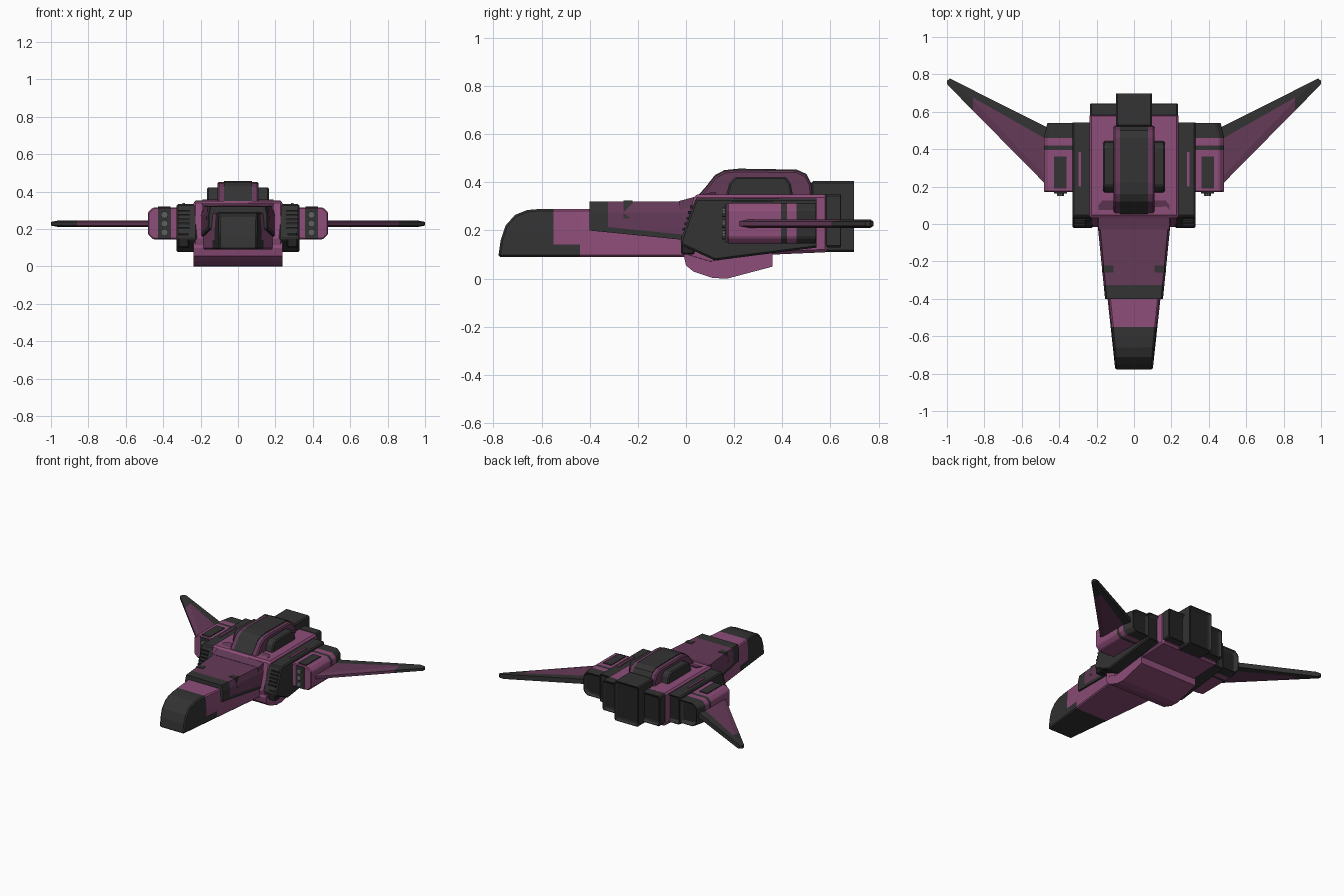
import bpy, bmesh
from mathutils import Vector

cube = bpy.data.objects.get("Cube")
if cube:
    bpy.data.objects.remove(cube)


def material(name, r, g, b):
    m = bpy.data.materials.new(name)
    m.use_nodes = True
    m.diffuse_color = (r, g, b, 1)
    bsdf = next(n for n in m.node_tree.nodes if n.type == 'BSDF_PRINCIPLED')
    bsdf.inputs["Base Color"].default_value = (r, g, b, 1)
    return m


MATS = [material("plum", 0.27, 0.075, 0.19), material("dark plum", 0.13, 0.043, 0.098),
        material("charcoal", 0.033, 0.033, 0.033), material("soot", 0.017, 0.017, 0.017),
        material("gun grey", 0.12, 0.12, 0.12)]
PLUM, DARK, COAL, SOOT, GREY = range(5)


def prism(name, axis, pts, lo, hi, mat=COAL, cuts=(), warp=None, bevel=0, side=1, inset=0):
    """Extrude a profile along an axis, slice it, colour it by rule, then warp it."""
    bm = bmesh.new()

    def place(p, d):
        return {'x': (d, p[0], p[1]), 'y': (p[0], d, p[1]), 'z': (p[0], p[1], d)}[axis]
    a = [bm.verts.new(place(p, lo)) for p in pts]
    b = [bm.verts.new(place(p, hi)) for p in pts]
    bm.faces.new(a)
    bm.faces.new(b)
    for i in range(len(pts)):
        j = (i + 1) % len(pts)
        bm.faces.new((a[i], a[j], b[j], b[i]))
    for co, no in cuts:
        bmesh.ops.bisect_plane(bm, geom=bm.verts[:] + bm.edges[:] + bm.faces[:],
                               plane_co=co, plane_no=no)
    for f in bm.faces:
        f.material_index = mat(f.calc_center_median()) if callable(mat) else mat
    for v in bm.verts:
        if warp:
            v.co = warp(v.co)
        v.co.x *= side
    bmesh.ops.recalc_face_normals(bm, faces=bm.faces[:])
    if inset:  # recessed exhaust on the rear face
        rear = [f for f in bm.faces if f.normal.y > 0.9]
        bmesh.ops.inset_individual(bm, faces=rear, thickness=inset, depth=-0.025)
        for f in rear:
            f.material_index = SOOT
    me = bpy.data.meshes.new(name)
    bm.to_mesh(me)
    bm.free()
    for m in MATS:
        me.materials.append(m)
    ob = bpy.data.objects.new(name, me)
    bpy.context.collection.objects.link(ob)
    if bevel:
        mod = ob.modifiers.new("edge", 'BEVEL')
        mod.width, mod.segments = bevel, 1
    return ob


def box(name, x0, x1, y0, y1, z0, z1, mat=COAL, **kw):
    return prism(name, 'y', [(x0, z0), (x1, z0), (x1, z1), (x0, z1)], y0, y1, mat, **kw)


def ycuts(*ys):
    return [((0, y, 0), (0, 1, 0)) for y in ys]


# Long tapered nose, painted dark at the tip and further back along the keel
def nose_paint(c):
    return COAL if c.y < -0.55 or (c.y < -0.44 and c.z < 0.142) else PLUM


def nose_taper(c):
    w = (0.185 + 0.109 * c.y) * (1 - 0.6 * max(0, c.z - 0.2))
    return Vector((c.x * w, c.y, c.z))


prism("nose", 'x', [(-0.78, 0.09), (-0.77, 0.16), (-0.75, 0.22), (-0.71, 0.265), (-0.66, 0.285),
                    (-0.6, 0.29), (0.05, 0.29), (0.05, 0.09)], -1, 1, nose_paint,
      ycuts(-0.55, -0.44) + [((0, 0, 0.142), (0, 0, 1)), ((0, 0, 0.2), (0, 0, 1))],
      nose_taper, bevel=0.008)


# Raised shell over the rear of the nose
def shell_paint(c):
    edge = c.z < 0.18 - 0.1 * (c.y + 0.2) + 0.022
    return COAL if c.y < -0.325 or edge else DARK


def shell_taper(c):
    w = (0.195 + 0.1 * c.y) * (1 - 1.4 * max(0, c.z - 0.275))
    return Vector((c.x * w, c.y, c.z))


prism("nose_shell", 'x', [(-0.4, 0.2), (-0.4, 0.32), (0.06, 0.32), (0.06, 0.154)], -1, 1,
      shell_paint, ycuts(-0.325) + [((0, -0.2, 0.202), (0, 0.1, 1)), ((0, 0, 0.275), (0, 0, 1))],
      shell_taper)
prism("shell_rear_plate", 'z', [(-0.19, -0.03), (0.19, -0.03), (0.19, 0.1), (0.17, 0.125),
                                (-0.17, 0.125), (-0.19, 0.1)], 0.2, 0.357, DARK,
      warp=lambda c: Vector((c.x, c.y, c.z - (0.035 if c.y < 0 and c.z > 0.3 else 0))))

# Central hull, chamfered along the top, with the belly below
prism("hull", 'x', [(-0.015, 0.15), (0.035, 0.35), (0.59, 0.35), (0.59, 0.11), (0.36, 0.1),
                    (0.1, 0.06), (0, 0.09)], -0.238, 0.238, PLUM, bevel=0.012)
prism("belly", 'x', [(-0.01, 0.1), (0, 0.055), (0.03, 0.03), (0.11, 0.003), (0.17, 0),
                     (0.36, 0.05), (0.36, 0.12), (0, 0.14)], -0.237, 0.237, PLUM)

# Spine hump with a dark top strip and side blisters
hump = [(0.05, 0.34), (0.085, 0.38), (0.12, 0.425), (0.16, 0.446), (0.22, 0.452),
        (0.46, 0.448), (0.5, 0.43), (0.52, 0.39), (0.525, 0.34)]
prism("spine_hump", 'x', hump, -0.11, 0.11, DARK, bevel=0.008)
prism("spine_strip", 'x', [(y, z + 0.005) for y, z in hump], -0.075, 0.075, COAL)
prism("spine_blisters", 'x', [(0.165, 0.34), (0.18, 0.395), (0.205, 0.423), (0.415, 0.423),
                              (0.435, 0.395), (0.445, 0.34)], -0.165, 0.165, COAL, bevel=0.008)

# Stern block and main exhaust
box("stern_block", -0.235, 0.235, 0.575, 0.65, 0.13, 0.352, COAL, bevel=0.008, inset=0.025)
box("main_exhaust", -0.097, 0.097, 0.52, 0.705, 0.11, 0.405, COAL, bevel=0.008, inset=0.022)


def pod_paint(c):
    return COAL if c.y > 0.46 or 0.395 < c.y < 0.42 else PLUM


def wing_paint(c):
    return COAL if c.x > 0.86 or c.y - 0.46 > 0.567 * (c.x - 0.48) else DARK


def wing_edge(c):
    # thin the leading edge slightly
    lead = 0.2 + 1.05 * (c.x - 0.46)
    t = 1 if c.y > lead + 0.03 else 0.55
    return Vector((c.x, c.y, 0.228 + (c.z - 0.228) * t))


for side, label in ((1, "left"), (-1, "right")):
    def part(fn, name, *args, **kw):
        return fn(label + "_" + name, *args, side=side, **kw)

    # Dark side nacelle beside the hull
    part(prism, "nacelle", 'x', [(-0.025, 0.15), (0.04, 0.333), (0.55, 0.333), (0.55, 0.13),
                                 (0.12, 0.075), (-0.01, 0.135)], 0.22, 0.328, COAL,
         bevel=0.008, inset=0.018)
    part(box, "nacelle_stripe", 0.283, 0.297, 0.2, 0.385, 0.325, 0.34, PLUM)
    part(box, "nacelle_cap", 0.262, 0.32, -0.02, 0.035, 0.1, 0.18, SOOT, bevel=0.006)
    for i in range(5):
        z = 0.2 + 0.023 * i
        y = -0.025 + (z - 0.15) * 0.355
        part(box, f"intake_slat_{i + 1}", 0.258, 0.32, y - 0.008, y + 0.02, z, z + 0.011, SOOT)

    # Outer gun pod with painted bands
    part(prism, "gun_pod", 'y', [(0.32, 0.145), (0.455, 0.145), (0.482, 0.172), (0.482, 0.288),
                                 (0.455, 0.315), (0.32, 0.315)], 0.17, 0.545, pod_paint,
         ycuts(0.395, 0.42, 0.46), bevel=0.006, inset=0.018,
         warp=lambda c: Vector((c.x - (0.02 if c.y > 0.54 and c.x > 0.4 else 0), c.y, c.z)))
    part(box, "pod_top_plate", 0.362, 0.428, 0.19, 0.36, 0.312, 0.321, COAL)
    part(box, "gun_panel", 0.358, 0.428, 0.163, 0.18, 0.15, 0.31, COAL)
    for i in range(3):
        z = 0.182 + 0.047 * i
        bpy.ops.mesh.primitive_cylinder_add(vertices=10, radius=0.019, depth=0.04,
                                            location=(side * 0.393, 0.17, z),
                                            rotation=(1.5708, 0, 0))
        gun = bpy.context.object
        gun.name = f"{label}_gun_{i + 1}"
        gun.data.materials.append(MATS[GREY])

    # Swept wing with dark trailing edge and tip
    part(prism, "wing", 'z', [(0.46, 0.2), (0.998, 0.745), (1.0, 0.765), (0.985, 0.778),
                              (0.46, 0.515)], 0.211, 0.246, wing_paint,
         [((0.48, 0.46, 0), (-0.567, 1, 0)), ((0.86, 0, 0), (1, 0, 0)),
          ((0.46, 0.24, 0), (-1.05, 1, 0))], wing_edge)

    # Dark accent on the shell's shoulder
    part(box, "shell_accent", 0.11, 0.172, -0.26, -0.222, 0.25, 0.324, COAL,
         warp=lambda c: Vector((c.x if c.z < 0.3 or c.x < 0.15 else 0.162, c.y, c.z)))
